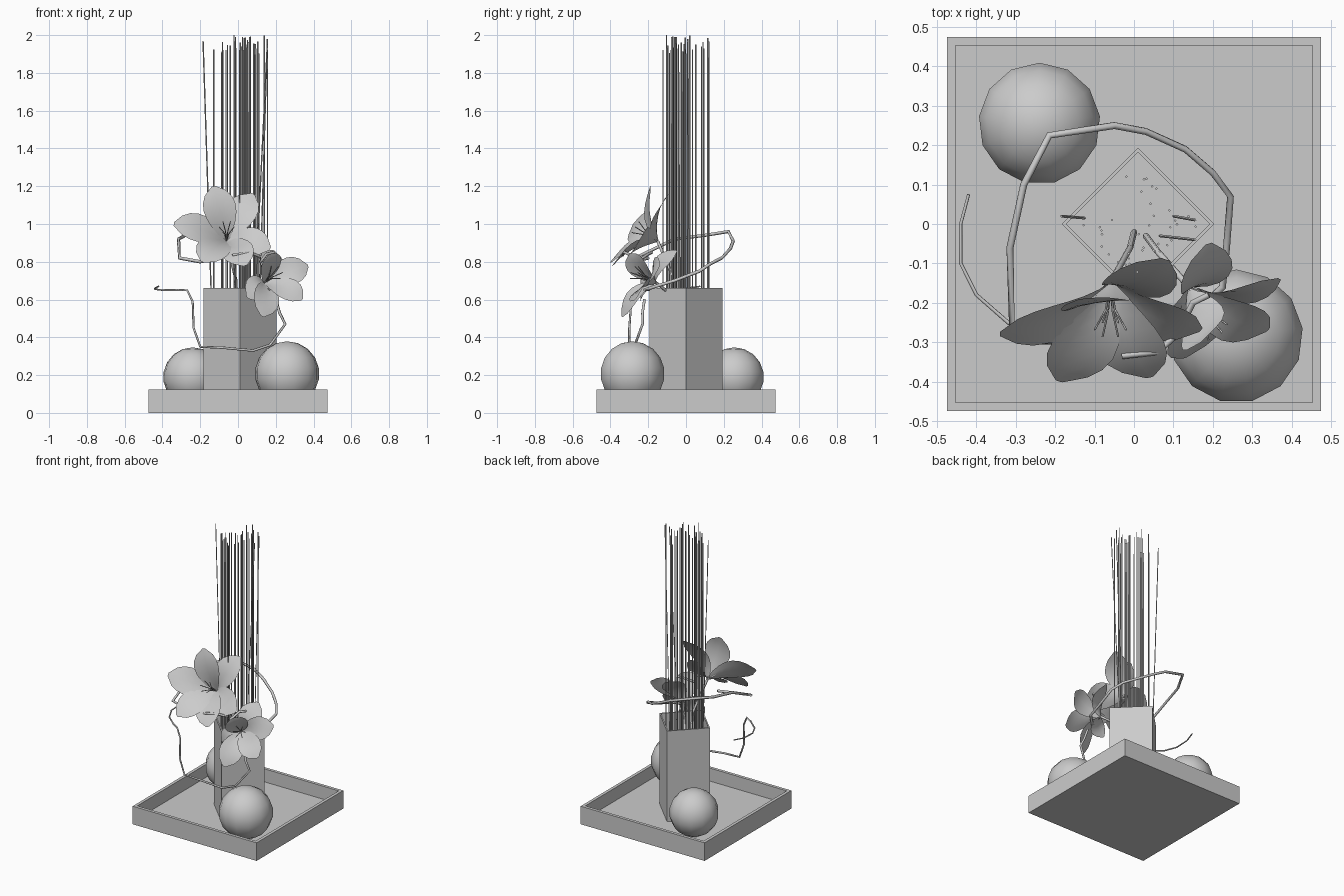
import bpy, bmesh, math, random
from mathutils import Vector

if "Cube" in bpy.data.objects:
    bpy.data.objects.remove(bpy.data.objects["Cube"])

random.seed(4)
GREY = (0.6, 0.6, 0.6, 1)
mat = bpy.data.materials.new("plain grey")
mat.use_nodes = True
mat.diffuse_color = GREY
mat.node_tree.nodes["Principled BSDF"].inputs["Base Color"].default_value = GREY


def finish(name, bm, smooth=None):
    mesh = bpy.data.meshes.new(name)
    bm.to_mesh(mesh)
    bm.free()
    mesh.materials.append(mat)
    ob = bpy.data.objects.new(name, mesh)
    bpy.context.collection.objects.link(ob)
    if smooth:
        select(ob)
        bpy.ops.object.shade_smooth_by_angle(angle=math.radians(smooth))
    return ob


def select(ob):
    bpy.ops.object.select_all(action='DESELECT')
    ob.select_set(True)
    bpy.context.view_layer.objects.active = ob


def open_box(name, half, height, z0, wall, floor):
    """Square box with an open, hollowed top."""
    bm = bmesh.new()
    bmesh.ops.create_cube(bm, size=1)
    for v in bm.verts:
        v.co = Vector((v.co.x * half * 2, v.co.y * half * 2, z0 + (v.co.z + 0.5) * height))
    top = max(bm.faces, key=lambda f: f.calc_center_median().z)
    bmesh.ops.inset_region(bm, faces=[top], thickness=wall)
    new = bmesh.ops.extrude_face_region(bm, geom=[top])["geom"]
    for v in new:
        if isinstance(v, bmesh.types.BMVert):
            v.co.z = floor
    if top.is_valid:
        bm.faces.remove(top)
    bmesh.ops.recalc_face_normals(bm, faces=bm.faces)
    return finish(name, bm)


def tubes(name, paths, radius, taper=1.0):
    """Thin tubes along straight-segment paths."""
    cu = bpy.data.curves.new(name, 'CURVE')
    cu.dimensions = '3D'
    cu.bevel_depth = radius
    cu.bevel_resolution = 1 if radius > 0.004 else 0
    cu.use_fill_caps = True
    for path in paths:
        sp = cu.splines.new('POLY')
        sp.points.add(len(path) - 1)
        for i, (pt, co) in enumerate(zip(sp.points, path)):
            pt.co = (*co, 1)
            pt.radius = 1 + (taper - 1) * i / (len(path) - 1)
    cu.materials.append(mat)
    ob = bpy.data.objects.new(name, cu)
    bpy.context.collection.objects.link(ob)
    select(ob)
    bpy.ops.object.convert(target='MESH')
    return ob


def ball(name, centre, radius):
    bm = bmesh.new()
    bmesh.ops.create_uvsphere(bm, u_segments=13, v_segments=9, radius=radius)
    bmesh.ops.translate(bm, verts=bm.verts, vec=centre)
    finish(name, bm, 40)


def add_petal(bm, base, tip, facing, half_width):
    """Cupped leaf-shaped sheet that leaves the throat and curls outward."""
    rows, cols = 7, 4
    ctrl = base.lerp(tip, 0.45) + facing * 0.07
    grid = []
    for i in range(rows + 1):
        t = i / rows
        mid = base * (1 - t) ** 2 + ctrl * 2 * t * (1 - t) + tip * t * t
        tangent = (ctrl - base) * (1 - t) + (tip - ctrl) * t
        side = tangent.cross(facing).normalized()
        up = side.cross(tangent).normalized()
        w = half_width * (0.1 + 0.9 * math.sin(math.pi * t ** 1.25) ** 0.7) if 0 < t < 1 else half_width * 0.12
        row = []
        for j in range(cols + 1):
            s = j / cols * 2 - 1
            lift = 0.3 * w * s * s * (1 - 1.3 * t)
            row.append(bm.verts.new(mid + side * s * w + up * lift))
        grid.append(row)
    for a, b in zip(grid, grid[1:]):
        for j in range(cols):
            bm.faces.new((a[j], a[j + 1], b[j + 1], b[j]))


def flower(name, base, facing, tips, half_width):
    base, facing = Vector(base), Vector(facing).normalized()
    bm = bmesh.new()
    for tip in tips:
        add_petal(bm, base, Vector(tip), facing, half_width)
    finish(name + "_petals", bm, 60)
    # Stamens fan out of the throat
    across = facing.cross(Vector((0, 0, 1))).normalized()
    upward = across.cross(facing)
    paths = []
    for k in range(6):
        a = math.tau * k / 6
        spread = across * math.cos(a) + upward * math.sin(a)
        paths.append([base, base + facing * 0.08 + spread * 0.012,
                      base + facing * 0.14 + spread * 0.04])
    tubes(name + "_stamens", paths, 0.0025)


# Tray and square vase turned on its corner
open_box("tray", 0.475, 0.125, 0, 0.03, 0.035)
vase = open_box("vase", 0.137, 0.627, 0.035, 0.012, 0.08)
vase.rotation_euler.z = math.pi / 4
vase.location.x = 0.01

# Balls resting in the tray
ball("front_ball", (0.26, -0.285, 0.207), 0.172)
ball("back_ball", (-0.24, 0.255, 0.19), 0.157)

# Upright reeds and three leaning ones
reeds = []
while len(reeds) < 36:
    x, y = random.uniform(-0.15, 0.15), random.uniform(-0.15, 0.15)
    if abs(x) + abs(y) < 0.155:
        top = 2.0 if not reeds else random.uniform(1.9, 2.0)
        reeds.append([(x + 0.01, y, 0.08), (x + 0.01, y, top)])
reeds.append([(-0.125, 0.015, 0.1), (-0.185, 0.02, 1.97)])
reeds.append([(0.1, 0.02, 0.1), (0.155, 0.01, 1.98)])
reeds.append([(0.065, -0.03, 0.1), (0.155, -0.04, 1.95)])
tubes("reeds", reeds, 0.0035)

# Blooms
flower("upper_flower", (-0.06, -0.15, 0.91), (0, -0.8, 0.5),
       [(-0.13, -0.19, 1.2), (0.08, -0.09, 1.16), (-0.34, -0.28, 1.0),
        (-0.19, -0.4, 0.8), (0.04, -0.39, 0.78), (0.17, -0.27, 0.87)], 0.088)
flower("lower_flower", (0.14, -0.16, 0.69), (0.4, -0.75, 0.35),
       [(0.37, -0.14, 0.78), (0.34, -0.27, 0.6), (0.13, -0.34, 0.51),
        (0.05, -0.24, 0.61), (0.19, -0.05, 0.86), (0.17, -0.3, 0.84)], 0.075)

# Flower stems, looping vines and short twigs
tubes("flower_stems", [[(0, -0.02, 0.3), (-0.01, -0.06, 0.7), (-0.06, -0.15, 0.91)],
                       [(0.03, -0.03, 0.3), (0.06, -0.07, 0.62), (0.14, -0.16, 0.69)]], 0.008)
tubes("upper_vine", [[
    (0.16, -0.22, 0.65), (0.225, -0.16, 0.67), (0.235, -0.06, 0.7), (0.245, 0.07, 0.75),
    (0.2, 0.13, 0.79), (0.13, 0.19, 0.82), (0.03, 0.235, 0.87), (-0.05, 0.25, 0.91),
    (-0.215, 0.225, 0.96), (-0.28, 0.1, 0.94), (-0.315, -0.06, 0.92),
    (-0.31, -0.27, 0.82), (-0.2, -0.28, 0.8), (-0.1, -0.2, 0.82)]], 0.009)
tubes("lower_vine", [[
    (0.2, -0.22, 0.6), (0.22, -0.23, 0.53), (0.25, -0.23, 0.47), (0.17, -0.27, 0.36),
    (0.08, -0.29, 0.33), (-0.08, -0.3, 0.345), (-0.2, -0.3, 0.35), (-0.235, -0.3, 0.45),
    (-0.24, -0.29, 0.59), (-0.27, -0.28, 0.65), (-0.32, -0.25, 0.65), (-0.4, -0.18, 0.65),
    (-0.44, -0.1, 0.655), (-0.44, 0, 0.66), (-0.42, 0.075, 0.67)]], 0.008, 0.5)
tubes("twigs", [[(0.11, -0.28, 0.83), (0.06, -0.325, 0.85), (-0.03, -0.335, 0.835)],
                [(0.12, -0.26, 0.8), (0.15, -0.2, 0.84), (0.19, -0.18, 0.85)]], 0.008)
